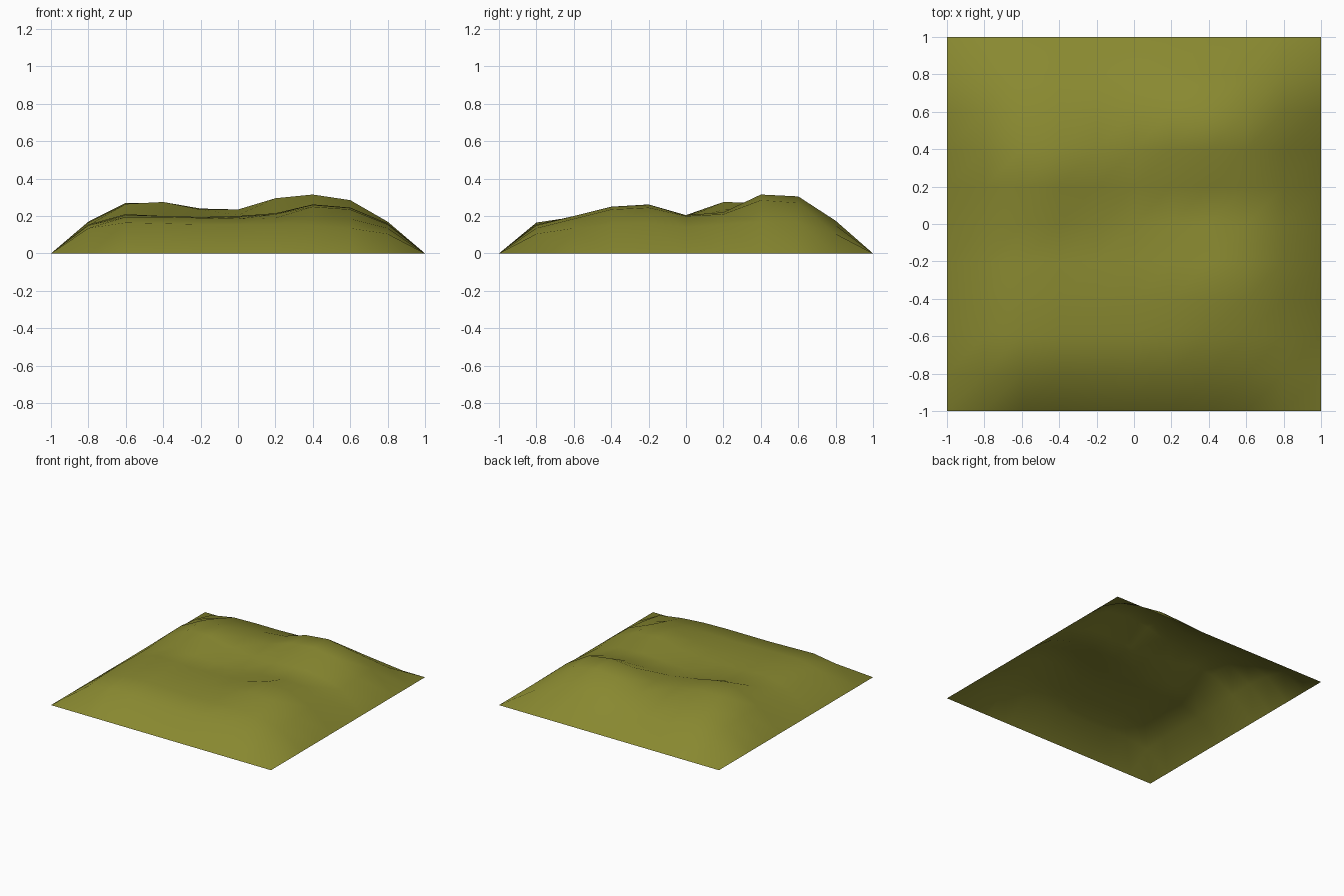
import bpy

# Height map of the inner hills: rows run front to back, columns left to right
HEIGHTS = [
    [.135, .165, .160, .155, .155, .155, .150, .135, .105],
    [.150, .195, .195, .190, .185, .190, .200, .185, .135],
    [.155, .205, .200, .195, .195, .210, .250, .235, .155],
    [.150, .210, .200, .195, .200, .215, .262, .245, .160],
    [.150, .205, .190, .175, .180, .195, .205, .200, .140],
    [.165, .265, .275, .235, .205, .210, .220, .210, .155],
    [.170, .270, .270, .240, .235, .295, .315, .285, .170],
    [.150, .210, .210, .205, .225, .285, .305, .270, .165],
    [.105, .140, .145, .145, .150, .165, .175, .150, .105],
]

# Ground sheet: 10 x 10 cells with its rim on the floor
bpy.ops.mesh.primitive_grid_add(x_subdivisions=10, y_subdivisions=10, size=2)
terrain = bpy.context.object
terrain.name = "hilly_ground"

# Raise the inner vertices into hills
for v in terrain.data.vertices:
    col = round((v.co.x + 1) * 5)
    row = round((v.co.y + 1) * 5)
    if 0 < col < 10 and 0 < row < 10:
        v.co.z = HEIGHTS[row - 1][col - 1]

# Rolling, smooth surface in olive green
bpy.ops.object.shade_smooth()
grass = bpy.data.materials.new("grass")
grass.diffuse_color = (0.25, 0.25, 0.03, 1)
terrain.data.materials.append(grass)
